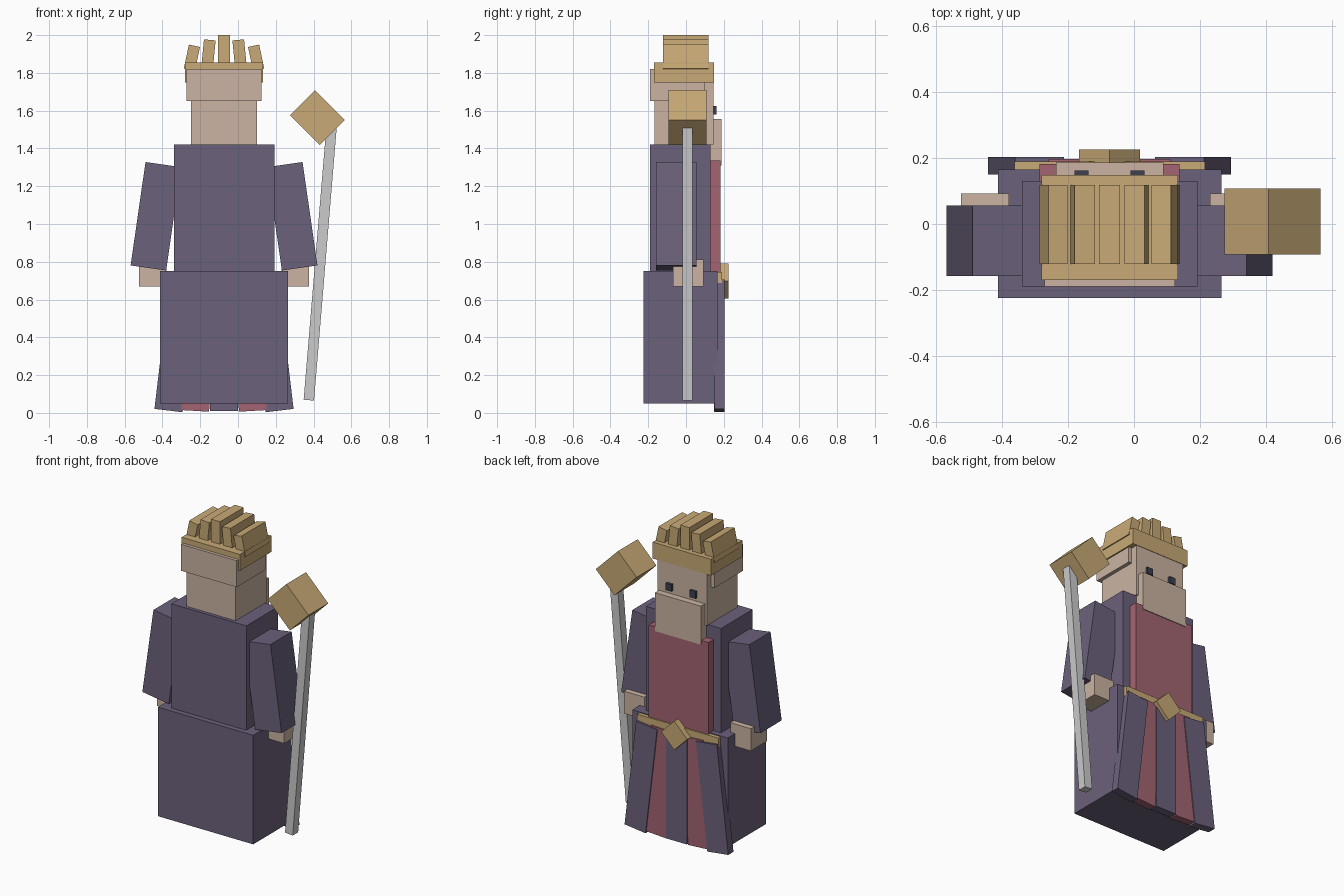
import bpy
from math import radians

if "Cube" in bpy.data.objects:
    bpy.data.objects.remove(bpy.data.objects["Cube"])

CX = -0.074  # the figure's own mirror plane (the staff shifts it off centre)


def material(name, rgb):
    m = bpy.data.materials.new(name)
    m.diffuse_color = (*[c ** 2.2 for c in rgb], 1)
    m.use_nodes = True
    m.node_tree.nodes["Principled BSDF"].inputs["Base Color"].default_value = m.diffuse_color
    return m


PURPLE = material("purple_cloth", (0.42, 0.38, 0.48))
RED = material("red_cloth", (0.63, 0.39, 0.44))
SKIN = material("skin", (0.79, 0.70, 0.63))
GOLD = material("gold", (0.78, 0.66, 0.46))
DARK = material("dark", (0.25, 0.26, 0.31))


def box(name, centre, size, mat=None, tilt=0):
    """Box tilted about y; positive tilt leans the top towards +x."""
    bpy.ops.mesh.primitive_cube_add(size=1, location=centre, rotation=(0, radians(tilt), 0))
    ob = bpy.context.object
    ob.name = name
    ob.scale = size
    if mat:
        ob.data.materials.append(mat)
    return ob


def span(name, x, y, z, mat=None):
    """Upright box given by its extents."""
    box(name, [(a + b) / 2 for a, b in (x, y, z)], [b - a for a, b in (x, y, z)], mat)


def wide(half):
    return (CX - half, CX + half)


def pair(name, centre, size, mat, tilt=0):
    """Right-hand box (offset from CX) and its mirror image."""
    dx, y, z = centre
    for label, s in (("right", 1), ("left", -1)):
        box(f"{label}_{name}", (CX + s * dx, y, z), size, mat, s * tilt)


# Robe and chest
span("robe_skirt", wide(0.339), (-0.224, 0.166), (0.05, 0.75), PURPLE)
span("torso", wide(0.266), (-0.19, 0.13), (0.75, 1.42), PURPLE)
span("chest_panel", wide(0.212), (0.12, 0.182), (0.70, 1.335), RED)

# Fanned panels at the open side of the robe
span("centre_panel", wide(0.074), (0.15, 0.203), (0.01, 0.70), PURPLE)
pair("stripe_panel", (0.132, 0.172, 0.355), (0.147, 0.050, 0.69), RED, -3.4)
pair("outer_panel", (0.253, 0.1765, 0.355), (0.15, 0.053, 0.69), PURPLE, -6.8)

# Belt and diamond buckle
span("belt", wide(0.289), (0.14, 0.19), (0.685, 0.745), GOLD)
box("buckle", (CX, 0.178, 0.698), (0.131, 0.096, 0.131), GOLD, 45)

# Sleeves and hands
pair("sleeve", (0.361, -0.051, 1.041), (0.19, 0.215, 0.553), PURPLE, -8.2)
pair("hand", (0.378, 0.011, 0.74), (0.146, 0.162, 0.143), SKIN)

# Head, hair, beard and eyes
span("head", wide(0.175), (-0.168, 0.145), (1.42, 1.82), SKIN)
span("hair", wide(0.198), (-0.19, 0.10), (1.65, 1.82), SKIN)
span("beard", wide(0.163), (0.13, 0.187), (1.31, 1.557), SKIN)
pair("eye", (0.085, 0.149, 1.602), (0.042, 0.026, 0.044), DARK)

# Crown band with ridges leaning inwards
span("crown_band", wide(0.207), (-0.17, 0.148), (1.75, 1.855), GOLD)
span("middle_crown_ridge", wide(0.032), (-0.122, 0.118), (1.82, 2.0), GOLD)
pair("inner_crown_ridge", (0.083, -0.002, 1.895), (0.062, 0.24, 0.16), GOLD, -5.5)
pair("outer_crown_ridge", (0.170, -0.002, 1.88), (0.060, 0.24, 0.13), GOLD, -12)

# Staff with its turned block
box("staff_pole", (0.435, 0.008, 0.79), (0.055, 0.055, 1.45), None, 4.75)
box("staff_block", (0.42, 0.008, 1.563), (0.223, 0.2, 0.188), GOLD, 45)
